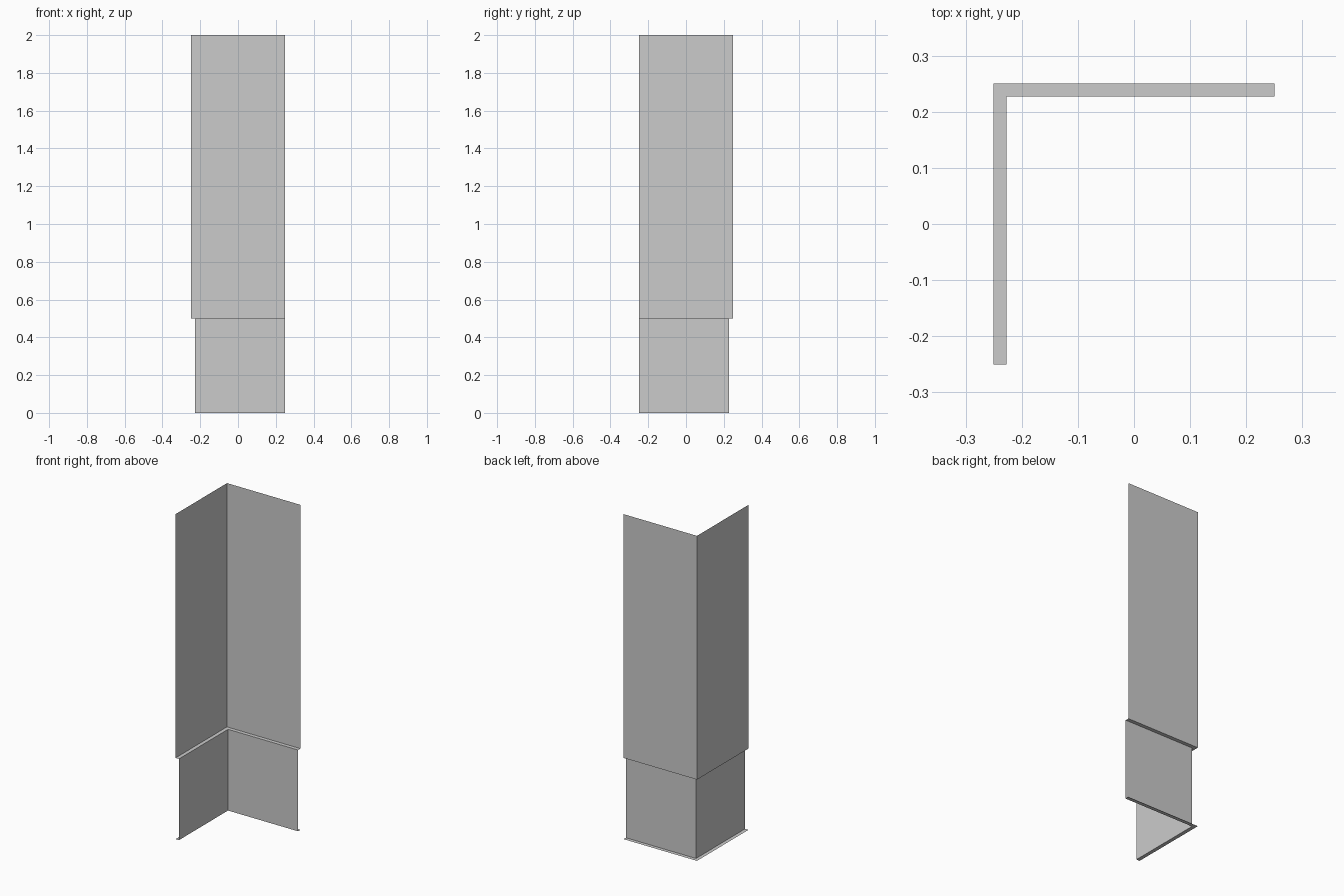
import bpy, bmesh

if "Cube" in bpy.data.objects:
    bpy.data.objects.remove(bpy.data.objects["Cube"])

HALF = 0.25      # half the footprint
STEP = 0.023     # depth of the ledge and the bottom flange

# Stepped wall profile: (inset from the outer corner lines, height)
profile = [(0, 0), (STEP, 0), (STEP, 0.5), (0, 0.5), (0, 2)]


def l_path(inset):
    """L-shaped plan line: front end, back left corner, right end."""
    c = HALF - inset
    return [(-c, -HALF), (-c, c), (HALF, c)]


# Corner wall: thin open sheet, the profile swept along the L
bm = bmesh.new()
rows = [[bm.verts.new((x, y, z)) for x, y in l_path(inset)] for inset, z in profile]
for low, high in zip(rows, rows[1:]):
    for i in range(2):
        bm.faces.new((low[i + 1], low[i], high[i], high[i + 1]))

# Turn the sheet so its faces look into the corner
bm.normal_update()
bm.faces.ensure_lookup_table()
if bm.faces[-1].normal.y > 0:
    bmesh.ops.reverse_faces(bm, faces=bm.faces[:])

mesh = bpy.data.meshes.new("corner_wall")
bm.to_mesh(mesh)
bm.free()
wall = bpy.data.objects.new("corner_wall", mesh)
bpy.context.collection.objects.link(wall)
